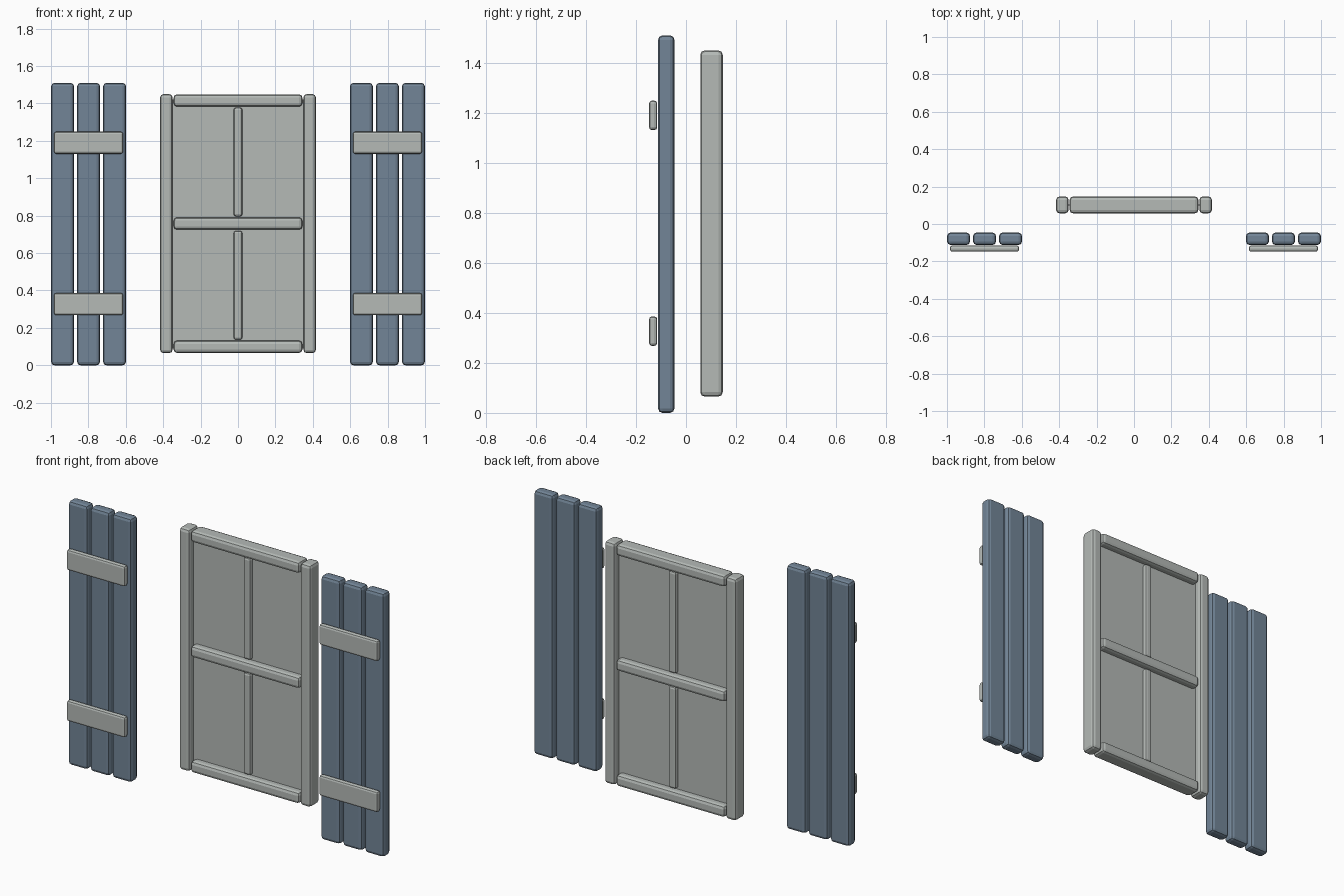
import bpy
import bmesh

cube = bpy.data.objects.get("Cube")
if cube:
    bpy.data.objects.remove(cube, do_unlink=True)


def material(name, rgb):
    mat = bpy.data.materials.new(name)
    mat.use_nodes = True
    mat.diffuse_color = (*rgb, 1)
    mat.node_tree.nodes["Principled BSDF"].inputs["Base Color"].default_value = (*rgb, 1)
    return mat


GREY = material("pale grey paint", (0.46, 0.49, 0.47))
BLUE = material("slate blue paint", (0.17, 0.235, 0.31))


def box(name, x, y, z, mat, bevel=0):
    """Bevelled box from (min, max) ranges on each axis."""
    bm = bmesh.new()
    bmesh.ops.create_cube(bm, size=1)
    for v in bm.verts:
        v.co = [(r[0] + r[1]) / 2 + c * (r[1] - r[0]) for r, c in zip((x, y, z), v.co)]
    if bevel:
        bmesh.ops.bevel(bm, geom=bm.edges[:], offset=bevel, segments=2,
                        profile=0.5, affect='EDGES')
    mesh = bpy.data.meshes.new(name)
    bm.to_mesh(mesh)
    bm.free()
    mesh.materials.append(mat)
    obj = bpy.data.objects.new(name, mesh)
    bpy.context.collection.objects.link(obj)
    return obj


def span(centre, size):
    return (centre - size / 2, centre + size / 2)


# Shutters: three boards with two battens on the front
for side, sign in (("left", 1), ("right", -1)):
    for i in range(3):
        box(f"{side}_shutter_board_{i + 1}", span(sign * (0.66 + 0.139 * i), 0.122),
            (-0.112, -0.046), (0, 1.51), BLUE, 0.018)
    for level, z in (("lower", 0.327), ("upper", 1.19)):
        box(f"{side}_shutter_{level}_batten", span(sign * 0.799, 0.37),
            (-0.148, -0.115), span(z, 0.118), GREY, 0.012)

# Window frame uprights
DEPTH = (0.057, 0.147)
for side, sign in (("left", 1), ("right", -1)):
    box(f"{side}_frame_stile", span(sign * 0.383, 0.067), DEPTH, (0.065, 1.45), GREY, 0.018)

# Horizontal rails
for level, z in (("bottom", 0.099), ("middle", 0.758), ("top", 1.416)):
    box(f"{level}_rail", span(0, 0.688), DEPTH, span(z, 0.066), GREY, 0.018)

# Thin vertical glazing bars
for level, z in (("lower", 0.428), ("upper", 1.087)):
    box(f"{level}_glazing_bar", span(0, 0.046), span(0.102, 0.05), span(z, 0.582), GREY, 0.012)

# Pane
box("window_pane", span(0, 0.71), span(0.102, 0.006), (0.09, 1.42), GREY)
